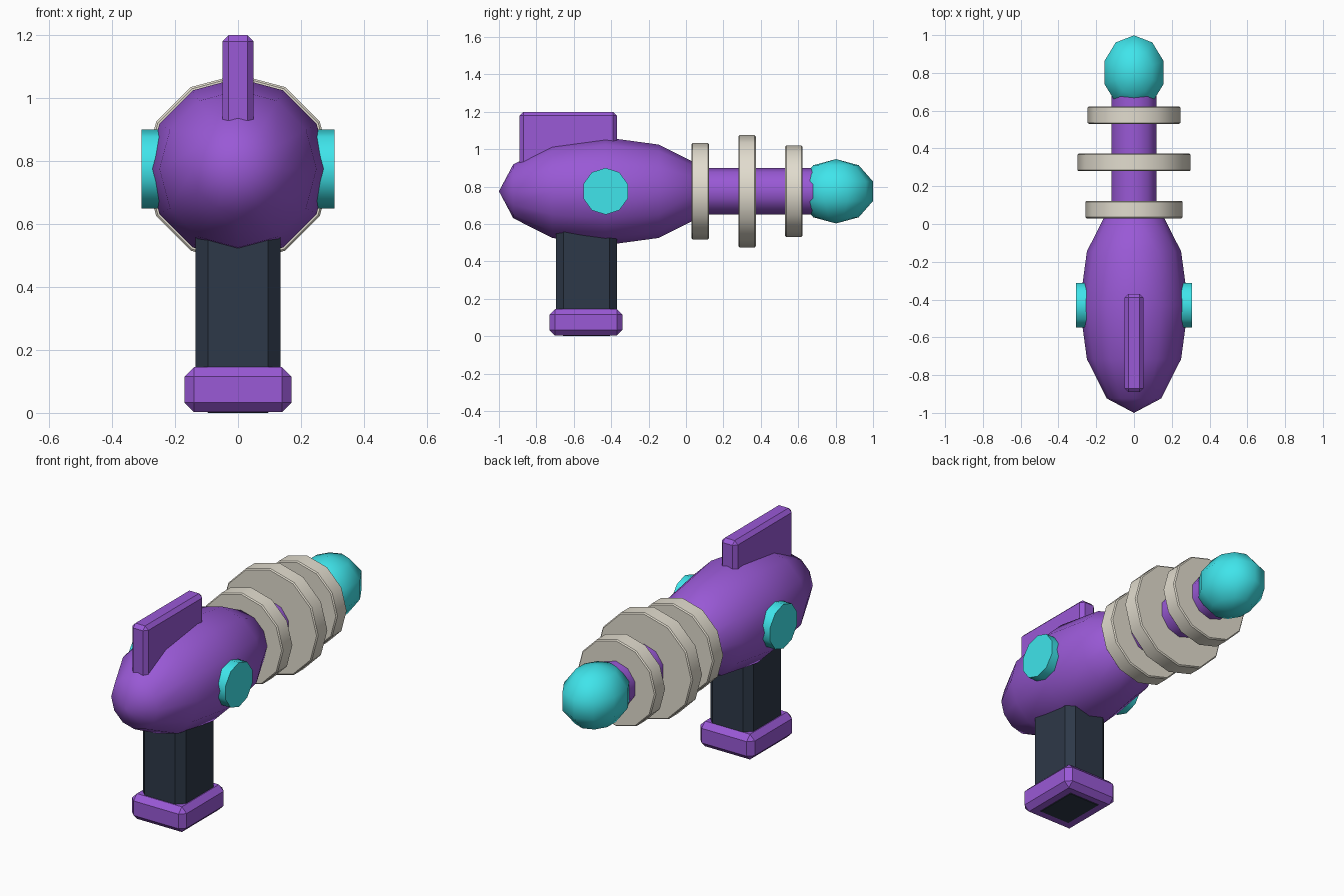
import bpy, math
from mathutils import Matrix

if "Cube" in bpy.data.objects:
    bpy.data.objects.remove(bpy.data.objects["Cube"])


def mat(name, rgb):
    m = bpy.data.materials.new(name)
    m.diffuse_color = (*rgb, 1)
    m.use_nodes = True
    m.node_tree.nodes["Principled BSDF"].inputs["Base Color"].default_value = m.diffuse_color
    return m


PURPLE = mat("purple", (0.32, 0.10, 0.67))
CYAN = mat("cyan", (0.05, 0.78, 0.83))
DARK = mat("dark", (0.027, 0.04, 0.065))
CREAM = mat("cream", (0.76, 0.72, 0.62))
AXIS_Z = 0.775


def finish(name, m, smooth=True):
    ob = bpy.context.object
    ob.name = name
    ob.data.materials.append(m)
    if smooth:
        bpy.ops.object.shade_smooth_by_angle(angle=math.radians(40))
    return ob


def ball(name, segs, rings, loc, scale, m, along_y=False):
    bpy.ops.mesh.primitive_uv_sphere_add(segments=segs, ring_count=rings, radius=1)
    ob = bpy.context.object
    if along_y:
        ob.data.transform(Matrix.Rotation(math.pi / 2, 4, 'X'))
    ob.data.transform(Matrix.Diagonal((*scale, 1)))
    ob.location = loc
    return finish(name, m)


def disc(name, sides, radius, a, b, m, axis='Y', other=0.0, bevel=0.0):
    # cylinder from a to b along the given axis
    bpy.ops.mesh.primitive_cylinder_add(vertices=sides, radius=radius, depth=b - a)
    ob = bpy.context.object
    mid = (a + b) / 2
    if axis == 'Y':
        ob.data.transform(Matrix.Rotation(math.pi / 2, 4, 'X'))
        ob.location = (0, mid, AXIS_Z)
    else:
        ob.data.transform(Matrix.Rotation(math.pi / 2, 4, 'Y'))
        ob.location = (mid, other, AXIS_Z)
    if bevel:
        add_bevel(ob, bevel)
    return finish(name, m)


def add_bevel(ob, width):
    b = ob.modifiers.new("bevel", 'BEVEL')
    b.width = width
    b.segments = 1
    b.limit_method = 'ANGLE'
    b.angle_limit = math.radians(40)


def box(name, lo, hi, bevel, m):
    bpy.ops.mesh.primitive_cube_add(size=1)
    ob = bpy.context.object
    ob.data.transform(Matrix.Diagonal((*[h - l for l, h in zip(lo, hi)], 1)))
    ob.location = [(l + h) / 2 for l, h in zip(lo, hi)]
    add_bevel(ob, bevel)
    return finish(name, m, False)


# Main body and glowing muzzle tip
ball("body", 12, 6, (0, -0.43, AXIS_Z), (0.288, 0.57, 0.288), PURPLE, True)
ball("muzzle_ball", 10, 5, (0, 0.802, AXIS_Z), (0.173, 0.207, 0.172), CYAN)

# Barrel with three cooling rings
disc("barrel", 10, 0.125, -0.05, 0.74, PURPLE)
for i, (r, y) in enumerate([(0.257, 0.03), (0.30, 0.28), (0.245, 0.53)]):
    disc(f"barrel_ring_{i + 1}", 12, r, y, y + 0.093, CREAM, bevel=0.006)

# Side discs
for side, s in (("right", 1), ("left", -1)):
    a, b = sorted((s * 0.22, s * 0.307))
    ob = disc(f"side_disc_{side}", 10, 0.125, a, b, CYAN, 'X', -0.43)
    # turn so that a corner points forward and the top is flat
    ob.data.transform(Matrix.Rotation(math.pi / 2, 4, 'X'))

# Top fin
box("top_fin", (-0.05, -0.89, 0.86), (0.05, -0.37, 1.2), 0.02, PURPLE)

# Grip and its foot
box("grip", (-0.135, -0.695, 0.0), (0.135, -0.37, 0.62), 0.04, DARK)
box("grip_foot", (-0.17, -0.73, 0.003), (0.17, -0.34, 0.145), 0.03, PURPLE)
